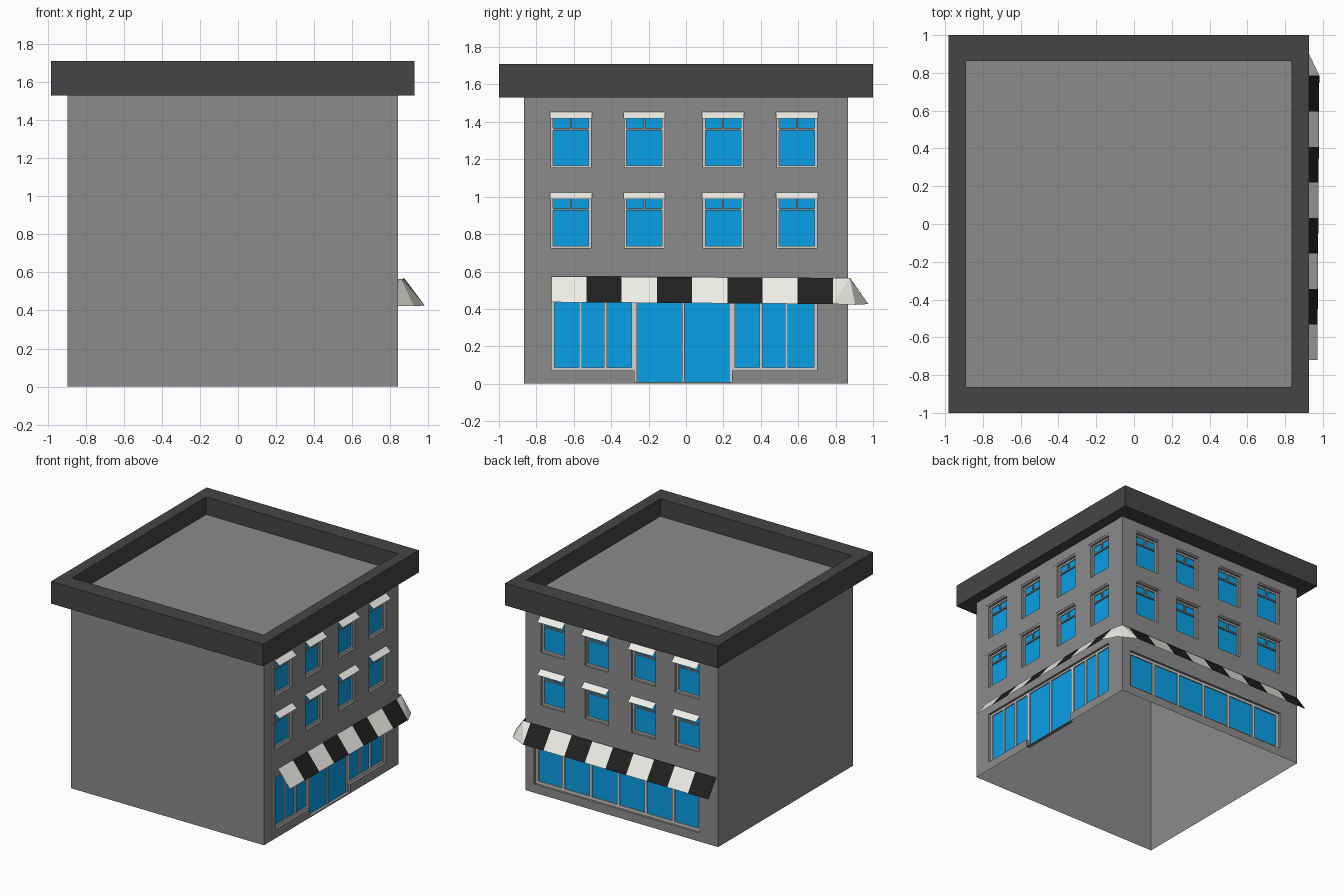
import bpy, bmesh

if "Cube" in bpy.data.objects:
    bpy.data.objects.remove(bpy.data.objects["Cube"])

X0, X1, Y1 = -0.895, 0.84, 0.865      # wall planes
REC = -0.032                          # glazing recess depth
parts = {}                            # name -> bmesh


def pt(face, u, d, z):
    """Point on a facade: u along the wall, d outward from it, z up."""
    return (X1 + d, u, z) if face == "right" else (u, Y1 + d, z)


def part(name):
    return parts.setdefault(name, bmesh.new())


def box(name, lo, hi):
    bm = part(name)
    v = bmesh.ops.create_cube(bm, size=1)["verts"]
    for p in v:
        p.co = [lo[i] if p.co[i] < 0 else hi[i] for i in range(3)]


def wall_box(name, face, u0, u1, d0, d1, z0, z1):
    box(name, pt(face, u0, d0, z0), pt(face, u1, d1, z1))


def poly(name, pts):
    bm = part(name)
    bm.faces.new([bm.verts.new(p) for p in pts])


def glazing(face, u0, u1, z0, z1, kind, bars=(), t=0.012, sill=True):
    """Recess, glass pane, surrounding frame and vertical bars."""
    wall_box("cutter", face, u0, u1, REC, 0.05, z0, z1)
    d = REC + 0.002
    poly(kind + "_glass", [pt(face, u, d, z) for u, z in
                           ((u0, z0), (u1, z0), (u1, z1), (u0, z1))])
    f, out = kind + "_frames", REC + 0.012
    wall_box(f, face, u0, u0 + t, REC, out, z0, z1)
    wall_box(f, face, u1 - t, u1, REC, out, z0, z1)
    if sill:
        wall_box(f, face, u0 + t, u1 - t, REC, out, z0, z0 + t)
    wall_box(f, face, u0 + t, u1 - t, REC, out, z1 - t, z1)
    for b in bars:
        wall_box(f, face, b - t / 2, b + t / 2, REC, out, z0, z1 - t)


# Upper windows with small sloped hoods on both street facades
for face in ("right", "back"):
    for z in (0.725, 1.155):
        for u in (-0.615, -0.223, 0.198, 0.593):
            glazing(face, u - 0.107, u + 0.107, z, z + 0.28, "window")
            wall_box("window_transoms", face, u - 0.095, u + 0.095,
                     REC, REC + 0.012, z + 0.2, z + 0.212)
            wall_box("window_transoms", face, u - 0.006, u + 0.006,
                     REC, REC + 0.012, z + 0.212, z + 0.268)
            poly("window_hoods", [pt(face, a, d, z + h) for a, d, h in
                 ((u - .112, 0, .297), (u + .112, 0, .297),
                  (u + .112, .042, .262), (u - .112, .042, .262))])

# Shop windows and double door
glazing("right", -0.72, -0.275, 0.07, 0.49, "shop", (-0.565, -0.43), 0.016)
glazing("right", 0.245, 0.70, 0.07, 0.49, "shop", (0.40, 0.537), 0.016)
glazing("right", -0.275, 0.245, 0.008, 0.49, "door", (-0.015,), 0.014, False)
glazing("back", -0.725, 0.76, 0.07, 0.38, "shop",
        [-0.725 + 1.485 * i / 6 for i in range(1, 6)], 0.02)

# Striped awning wrapping the corner; it leans out slightly along the right side
END = 0.785


def edge(face, u):
    """Top and bottom awning points at position u."""
    k = (u + 0.72) / 1.505 if face == "right" else 1
    dt, db = (0.024 + 0.012 * k, 0.131 + 0.01 * k) if face == "right" else (0.012, 0.11)
    return pt(face, u, dt, 0.574 - 0.008 * k), pt(face, u, db, 0.436 - 0.01 * k)


def stripes(face, start, end, n, first_black):
    w = (end - start) / n
    for i in range(n):
        (at, ab), (bt, bb) = edge(face, start + i * w), edge(face, start + (i + 1) * w)
        tone = "black" if (i + first_black) % 2 else "white"
        poly("awning_" + tone, [at, bt, bb, ab])


stripes("right", -0.72, END, 8, 0)
stripes("back", END, -0.885, 9, 1)
apex, mid = (X1 + 0.015, Y1 + 0.01, 0.566), (0.925, 0.905, 0.422)
(r_top, r_low), (b_top, b_low) = edge("right", END), edge("back", END)
for tri in ((r_top, r_low, apex), (r_low, mid, apex),
            (mid, b_low, apex), (b_low, b_top, apex)):
    poly("awning_white", tri)

# Main block; its top is the sunken flat roof
box("building_walls", (X0, -Y1, 0), (X1, Y1, 1.567))

# Overhanging parapet ring
bm = part("roof_parapet")


def ring(x0, x1, y, z):
    return [bm.verts.new(p) for p in ((x0, -y, z), (x1, -y, z), (x1, y, z), (x0, y, z))]


loops = [ring(X0, X1, Y1, 1.53), ring(-0.982, 0.927, 1, 1.53),
         ring(-0.982, 0.927, 1, 1.71), ring(-0.89, 0.835, 0.862, 1.71),
         ring(-0.89, 0.835, 0.862, 1.567)]
for a, b in zip(loops, loops[1:]):
    for i in range(4):
        j = (i + 1) % 4
        bm.faces.new((a[i], a[j], b[j], b[i]))


# Colours by part
def material(name, rgb):
    m = bpy.data.materials.new(name)
    m.diffuse_color = (*rgb, 1)
    m.use_nodes = True
    m.node_tree.nodes["Principled BSDF"].inputs["Base Color"].default_value = m.diffuse_color
    return m


blue = material("blue_glass", (0.003, 0.35, 0.8))
white = material("off_white", (0.87, 0.86, 0.81))
trim = material("pale_trim", (0.65, 0.64, 0.6))
grey = material("wall_grey", (0.26, 0.26, 0.26))
dark = material("dark_grey", (0.06, 0.06, 0.06))
black = material("black_cloth", (0.015, 0.014, 0.014))
colours = {"window_glass": blue, "shop_glass": blue, "door_glass": blue,
           "window_frames": trim, "shop_frames": trim, "door_frames": trim,
           "window_transoms": grey, "window_hoods": white,
           "awning_white": white, "awning_black": black,
           "building_walls": grey, "cutter": grey, "roof_parapet": dark}

# Turn the collected geometry into objects
objs = {}
for name, bm in parts.items():
    bmesh.ops.recalc_face_normals(bm, faces=bm.faces)
    me = bpy.data.meshes.new(name)
    bm.to_mesh(me)
    bm.free()
    ob = objs[name] = bpy.data.objects.new(name, me)
    bpy.context.collection.objects.link(ob)
    me.materials.append(colours[name])

# Cut the window, shop and door recesses into the walls
walls, cutter = objs["building_walls"], objs["cutter"]
cutter.hide_render = True
mod = walls.modifiers.new("recesses", "BOOLEAN")
mod.operation, mod.object, mod.solver = "DIFFERENCE", cutter, "EXACT"
mod.use_self = True
bpy.context.view_layer.objects.active = walls
bpy.ops.object.modifier_apply(modifier=mod.name)
bpy.data.objects.remove(cutter)

# The block is an open shell underneath; the glass replaces the recess backs
bm = bmesh.new()
bm.from_mesh(walls.data)


def drop(f):
    c = f.calc_center_median()
    return (c.z < 1e-4 or (f.normal.x > 0.9 and abs(c.x - X1 - REC) < 1e-3)
            or (f.normal.y > 0.9 and abs(c.y - Y1 - REC) < 1e-3))


bmesh.ops.delete(bm, geom=[f for f in bm.faces if drop(f)], context="FACES")
bm.to_mesh(walls.data)
bm.free()
